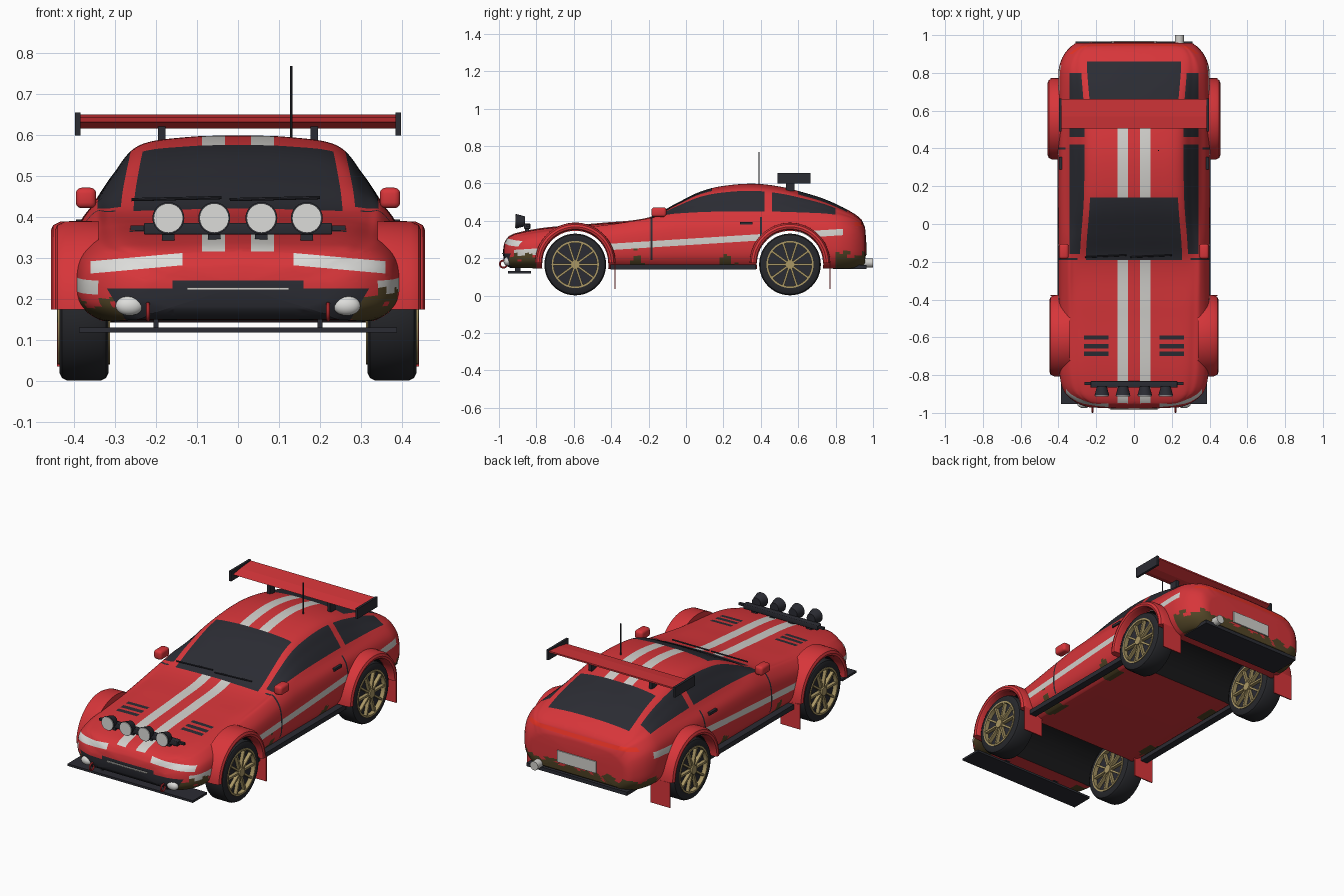
import bpy, bmesh, math
from mathutils import Vector, Matrix, noise

if "Cube" in bpy.data.objects:
    bpy.data.objects.remove(bpy.data.objects["Cube"])

COLOURS = {
    "red": (.68, .036, .042), "dark": (.024, .025, .033), "underbody": (.009, .009, .01),
    "tyre": (.02, .021, .025), "white": (.64, .63, .6), "lens": (.72, .72, .7),
    "gold": (.4, .31, .13), "mud": (.085, .06, .02), "tail_red": (.85, .035, .02),
}
KEYS = list(COLOURS)
MATS = {}
for key, rgb in COLOURS.items():
    m = bpy.data.materials.new(key)
    m.use_nodes = True
    m.diffuse_color = (*rgb, 1)
    m.node_tree.nodes["Principled BSDF"].inputs["Base Color"].default_value = (*rgb, 1)
    MATS[key] = m


def finish(name, bm, mat=None, angle=35):
    """Turn a bmesh into an object; mat None gives the whole palette."""
    bmesh.ops.recalc_face_normals(bm, faces=bm.faces[:])
    me = bpy.data.meshes.new(name)
    bm.to_mesh(me)
    bm.free()
    for key in ([mat] if mat else KEYS):
        me.materials.append(MATS[key])
    ob = bpy.data.objects.new(name, me)
    bpy.context.collection.objects.link(ob)
    if angle:
        smooth(ob, angle)
    return ob


def smooth(ob, angle):
    bpy.ops.object.select_all(action='DESELECT')
    ob.select_set(True)
    bpy.context.view_layer.objects.active = ob
    bpy.ops.object.shade_smooth_by_angle(angle=math.radians(angle))


def loft(rings, loop=False):
    bm = bmesh.new()
    vs = [[bm.verts.new(p) for p in r] for r in rings]
    n = len(rings[0])
    for a, b in zip(vs, vs[1:] + vs[:1] if loop else vs[1:]):
        for j in range(n):
            bm.faces.new((a[j], a[(j + 1) % n], b[(j + 1) % n], b[j]))
    if not loop:
        bm.faces.new(vs[0])
        bm.faces.new(vs[-1])
    return bm


def lathe(name, profile, c, mat, n=40, arc=math.tau):
    """Spin a closed (x, radius) profile about an axis along x."""
    full = arc == math.tau
    rings = []
    for i in range(n if full else n + 1):
        t = arc * i / n
        rings.append([Vector(c) + Vector((x, r * math.cos(t), r * math.sin(t))) for x, r in profile])
    return finish(name, loft(rings, full), mat)


def box(name, c, size, mat, bevel=0, rot=0):
    bm = bmesh.new()
    bmesh.ops.create_cube(bm, size=1)
    bmesh.ops.scale(bm, vec=size, verts=bm.verts)
    if bevel:
        bmesh.ops.bevel(bm, geom=bm.edges[:], offset=bevel, segments=3, profile=.5, affect='EDGES')
    bmesh.ops.transform(bm, matrix=Matrix.Translation(c) @ Matrix.Rotation(rot, 4, 'X'), verts=bm.verts)
    return finish(name, bm, mat, 35 if bevel else 0)


def rod(name, a, b, r, mat, r2=None, seg=24):
    a, b = Vector(a), Vector(b)
    bm = bmesh.new()
    bmesh.ops.create_cone(bm, cap_ends=True, segments=seg, radius1=r,
                          radius2=r if r2 is None else r2, depth=(b - a).length)
    turn = Vector((0, 0, 1)).rotation_difference(b - a).to_matrix().to_4x4()
    bmesh.ops.transform(bm, matrix=Matrix.Translation((a + b) / 2) @ turn, verts=bm.verts)
    return finish(name, bm, mat)


def curve(table, y):
    """Smooth interpolation through (y, value) pairs."""
    y = min(max(y, table[0][0]), table[-1][0])
    i = next(k for k in range(len(table) - 1) if y <= table[k + 1][0])

    def slope(k):
        p, q = table[max(k - 1, 0)], table[min(k + 1, len(table) - 1)]
        return (q[1] - p[1]) / (q[0] - p[0])
    (y0, v0), (y1, v1) = table[i], table[i + 1]
    d = y1 - y0
    t = (y - y0) / d
    s = t * t * (3 - 2 * t)
    return v0 + (v1 - v0) * s + d * t * (1 - t) * ((1 - t) * slope(i) - t * slope(i + 1))


# Body lines along the length: roof, belt, width, roof width, corner drop, floor
TOP = [(-.97, .285), (-.95, .315), (-.9, .337), (-.75, .364), (-.46, .388), (-.2, .418), (-.05, .494),
       (.07, .553), (.18, .583), (.35, .598), (.5, .583), (.65, .545), (.75, .512), (.87, .455), (.94, .405), (.957, .365)]
BELT = [(-.97, .255), (-.95, .285), (-.9, .31), (-.75, .338), (-.46, .367), (-.2, .408), (-.05, .43),
        (.7, .43), (.85, .415), (.94, .375), (.957, .335)]
WIDE = [(-.97, .24), (-.96, .275), (-.94, .315), (-.9, .362), (-.85, .385), (-.75, .396), (.8, .4),
        (.88, .38), (.93, .345), (.957, .31)]
ROOF = [(-.97, .13), (-.95, .2), (-.9, .25), (-.2, .268), (.15, .245), (.6, .245), (.87, .262), (.93, .24), (.957, .2)]
DROP = [(-.97, .006), (-.2, .007), (0, .014), (.2, .022), (.5, .024), (.8, .018), (.957, .008)]
FLOOR = [(-.97, .175), (-.94, .15), (.93, .15), (.957, .17)]
SUB = 8


def section(y):
    t, b, w, r, d, f = (curve(k, y) for k in (TOP, BELT, WIDE, ROOF, DROP, FLOOR))
    h = b - f
    p = [(0, f), (.7 * w, f), (w - .06, f), (w - .01, f + .2 * h), (w, f + .5 * h), (w - .012, f + .8 * h),
         (w - .05, b), ((w - .05 + r) / 2 + .008, (b + t - d) / 2), (r, t - d), (r / 2, t - .003), (0, t)]
    p = [Vector(q) for q in p]
    p = [Vector((-p[1].x, p[1].y))] + p + [Vector((-p[-2].x, p[-2].y))]
    half = []
    for k in range(1, len(p) - 2):
        a, b0, c, e = p[k - 1:k + 3]
        for s in range(SUB):
            u = s / SUB
            half.append(b0 + .5 * u * (c - a + u * (2 * a - 5 * b0 + 4 * c - e + u * (3 * b0 - a - 3 * c + e))))
    half.append(p[-2])
    ring = half + [Vector((-q.x, q.y)) for q in half[-2:0:-1]]
    return [Vector((q.x, y, q.y)) for q in ring]


def cap(ring, push):
    mid = Vector((0, ring[0].y, (ring[0].z + max(v.z for v in ring)) / 2))
    return [[mid + (v - mid) * s + Vector((0, push * (1 - s * s), 0)) for v in ring]
            for s in (.9, .8, .7, .6, .5, .4, .3, .2, .1)]


VENTS = ((-.7, -.676), (-.66, -.634), (-.612, -.59))
SEAMS = ((-.19, -.18), (.395, .405))
ys = {round(-.96 + .02 * i, 3) for i in range(96)} | {-.97, -.95, .957}
for pair in VENTS + SEAMS:
    ys |= set(pair)
rings = [section(y) for y in sorted(ys)]
rings = cap(rings[0], -.008)[::-1] + rings + cap(rings[-1], .006)
bm = loft(rings)
bm.normal_update()

# Glass follows the loft rows
n = len(rings[0])
for k, f in enumerate(bm.faces):
    j = k % n
    u = (min(j, n - 1 - j) + .5) / SUB
    y = f.calc_center_median().y
    side = 6.25 < u < 7.75 and (-.15 < y < .415 or .46 < y < .81)
    screen = u > 8.125 and (-.19 < y < .14 or .6 < y < .87)
    if side or screen:
        f.material_index = KEYS.index("dark")


def cut(co, no, test):
    fs = [f for f in bm.faces if test(f.calc_center_median())]
    geom = set(fs) | {e for f in fs for e in f.edges} | {v for f in fs for v in f.verts}
    bmesh.ops.bisect_plane(bm, geom=list(geom), dist=1e-5, plane_co=co, plane_no=no)


# Cut edges for stripes, vents, lights and grille
for s in (-1, 1):
    for x in (.032, .088):
        cut((s * x, 0, 0), (1, 0, 0), lambda c: c.z > .29)
    for x in (.135, .265):
        cut((s * x, 0, 0), (1, 0, 0), lambda c: -.72 < c.y < -.57 and c.z > .3)
    for x in (.135, .36):
        cut((s * x, 0, 0), (1, 0, 0), lambda c: c.y < -.85 and .25 < c.z < .32)
    for dz in (-.015, .015):
        cut((0, 0, .309 + dz), (s * .09, 0, 1), lambda c: c.y < -.85 and c.x * s > 0)
    cut((s * .32, 0, .225), (s, 0, -.6), lambda c: c.y < -.8 and c.z < .23)
    cut((s * .16, 0, 0), (1, 0, 0), lambda c: c.y < -.85 and c.z < .25)
    cut((0, 0, .286 + s * .017), (0, -.064, 1), lambda c: abs(c.x) > .33)
for z in (.225, .245, .315):
    cut((0, 0, z), (0, 0, 1), lambda c: c.y < -.85)
for z in (.372, .392):
    cut((0, 0, z), (0, 0, 1), lambda c: c.y > .88)


def paint(c, nor):
    a = abs(c.x)
    if nor.z < -.75 and c.z < .2:
        return "underbody"
    if c.y < -.85:
        if c.z < .225 and a < .32 - .6 * (.225 - c.z) or a < .16 and c.z < .245:
            return "dark"
        if .135 < a < .36 and abs(c.z - .309 + .09 * a) < .015:
            return "lens"
    # splashed mud
    h = .215 if c.y > .8 else (.21 if c.x > 0 else .185) if c.y < -.8 and a > .28 else 0
    if a > .3:
        h = max(h, *(.24 - 1.6 * abs(c.y - y) for y in (-.26, .22)))
    if c.z < h + .045 * noise.noise(c * 30):
        return "mud"
    if c.y > .9 and .372 < c.z < .392:
        return "tail_red"
    if .135 < a < .265 and c.z > .3 and any(p < c.y < q for p, q in VENTS):
        return "dark"
    if a > .3 and .19 < c.z < .42 and any(p < c.y < q for p, q in SEAMS):
        return "dark"
    if .032 < a < .088 and c.z > .315 and (c.y < -.19 or .15 < c.y < .6):
        return "white"
    if a > .34 and c.y < .85 and abs(c.z - .286 - .064 * c.y) < .017:
        return "white"
    return "red"


bm.normal_update()
for f in bm.faces:
    if f.material_index == 0:
        f.material_index = KEYS.index(paint(f.calc_center_median(), f.normal))
body = finish("body_shell", bm, None, 0)

# Open wheel arches cut right across the body
AXLES = {"front": -.592, "rear": .556}
for end, y in AXLES.items():
    bm = bmesh.new()
    bmesh.ops.create_cone(bm, cap_ends=True, segments=64, radius1=.178, radius2=.178, depth=1.2)
    bmesh.ops.transform(bm, matrix=Matrix.Translation((0, y, .168)) @ Matrix.Rotation(math.pi / 2, 4, 'Y'), verts=bm.verts)
    for f in bm.faces:
        f.material_index = KEYS.index("underbody")
    cutter = finish("arch_cutter_" + end, bm, None, 0)
    cutter.hide_render = True
    mod = body.modifiers.new("arch", 'BOOLEAN')
    mod.operation, mod.solver, mod.object = 'DIFFERENCE', 'EXACT', cutter
    bpy.context.view_layer.objects.active = body
    bpy.ops.object.modifier_apply(modifier=mod.name)
    bpy.data.objects.remove(cutter)
smooth(body, 40)

# Wheels, flares and mud flaps
for end, y in AXLES.items():
    for side, s in (("left", 1), ("right", -1)):
        tag = f"{end}_{side}_"
        c = (s * .376, y, .166)
        lathe(tag + "tyre", [(.06, .122), (.06, .147), (.054, .159), (.042, .165), (-.042, .165),
                             (-.054, .159), (-.06, .147), (-.06, .122)], c, "tyre", 48)
        lathe(tag + "rim", [(.064, .116), (.064, .126), (-.064, .126), (-.064, .116)], c, "gold", 48)
        for nm, r, w, mat in (("wheel_disc", .117, .04, "dark"), ("hub", .024, .066, "gold")):
            rod(tag + nm, (c[0] - w, y, c[2]), (c[0] + w, y, c[2]), r, mat)
        for k in range(5):
            box(f"{tag}spoke_{k}", c, (.118, .236, .011), "gold", 0, math.pi * k / 5)
        out = .447 if end == "front" else .457
        prof = [(.34, .176), (out - .015, .176), (out - .004, .182), (out, .193), (out - .006, .206),
                (out - .025, .215), (.34, .216)]
        lathe(tag + "flare", [(s * x, r) for x, r in prof], (0, y, .174), "red", 36, math.pi)
        box(tag + "mud_flap", (s * .382, y + .213, .105), (.12, .006, .14), "red")

# Sills, splitter and rear tray
box("front_splitter", (0, -.89, .124), (.775, .125, .012), "dark")
box("rear_tray", (0, .875, .152), (.62, .18, .02), "dark")
box("grille_strip", (0, -.979, .225), (.25, .012, .006), "white")
box("rear_plate", (0, .964, .25), (.24, .008, .065), "white")
rod("exhaust_tip", (.24, .9, .175), (.24, 1, .175), .024, "white")
for side, s in (("left", 1), ("right", -1)):
    box(side + "_sill", (s * .385, -.015, .153), (.04, .78, .026), "dark")
    box(side + "_splitter_strut", (s * .2, -.9, .14), (.012, .03, .03), "dark")
    box(side + "_mirror", (s * .371, -.145, .446), (.05, .08, .05), "red", .014)
    box(side + "_door_handle", (s * .386, .322, .387), (.02, .065, .014), "dark")
    ring = [(.005 * math.cos(t * math.pi / 4), .019 + .005 * math.sin(t * math.pi / 4)) for t in range(8)]
    lathe(side + "_tow_hook", ring, (s * .22, -.976, .168), "red", 24)
    bm = bmesh.new()
    bmesh.ops.create_uvsphere(bm, u_segments=24, v_segments=12, radius=1)
    bmesh.ops.transform(bm, matrix=Matrix.Translation((s * .265, -.955, .183))
                        @ Matrix.Diagonal((.034, .02, .024, 1)), verts=bm.verts)
    finish(side + "_fog_light", bm, "lens", 60)
    # wing mounts and end plates
    box(side + "_wing_mount", (s * .186, .558, .595), (.018, .045, .07), "dark")
    box(side + "_wing_end_plate", (s * .391, .577, .627), (.013, .176, .056), "dark")
for k, x in enumerate((-.26, -.02)):
    rod(f"wiper_{k}", (x, -.175, .442), (x + .22, -.165, .447), .004, "dark", seg=8)

# Wing and aerial
foil = [(.505, .631), (.57, .642), (.662, .65), (.662, .642), (.6, .618), (.55, .615)]
finish("wing", loft([[Vector((x, y, z)) for y, z in foil] for x in (-.386, .386)]), "red", 0)
rod("aerial", (.13, .39, .58), (.13, .39, .768), .003, "dark", seg=8)

# Lamp bar
box("lamp_bar", (0, -.849, .371), (.46, .035, .028), "dark", .004)
box("lamp_bar_bracket", (0, -.845, .373), (.525, .015, .012), "dark")
for k, x in enumerate((-.17, -.058, .057, .168)):
    rod(f"lamp_housing_{k}", (x, -.908, .397), (x, -.86, .397), .039, "dark", .026)
    rod(f"lamp_lens_{k}", (x, -.913, .397), (x, -.905, .397), .036, "lens")
    box(f"lamp_foot_{k}", (x, -.85, .353), (.03, .02, .03), "dark")
